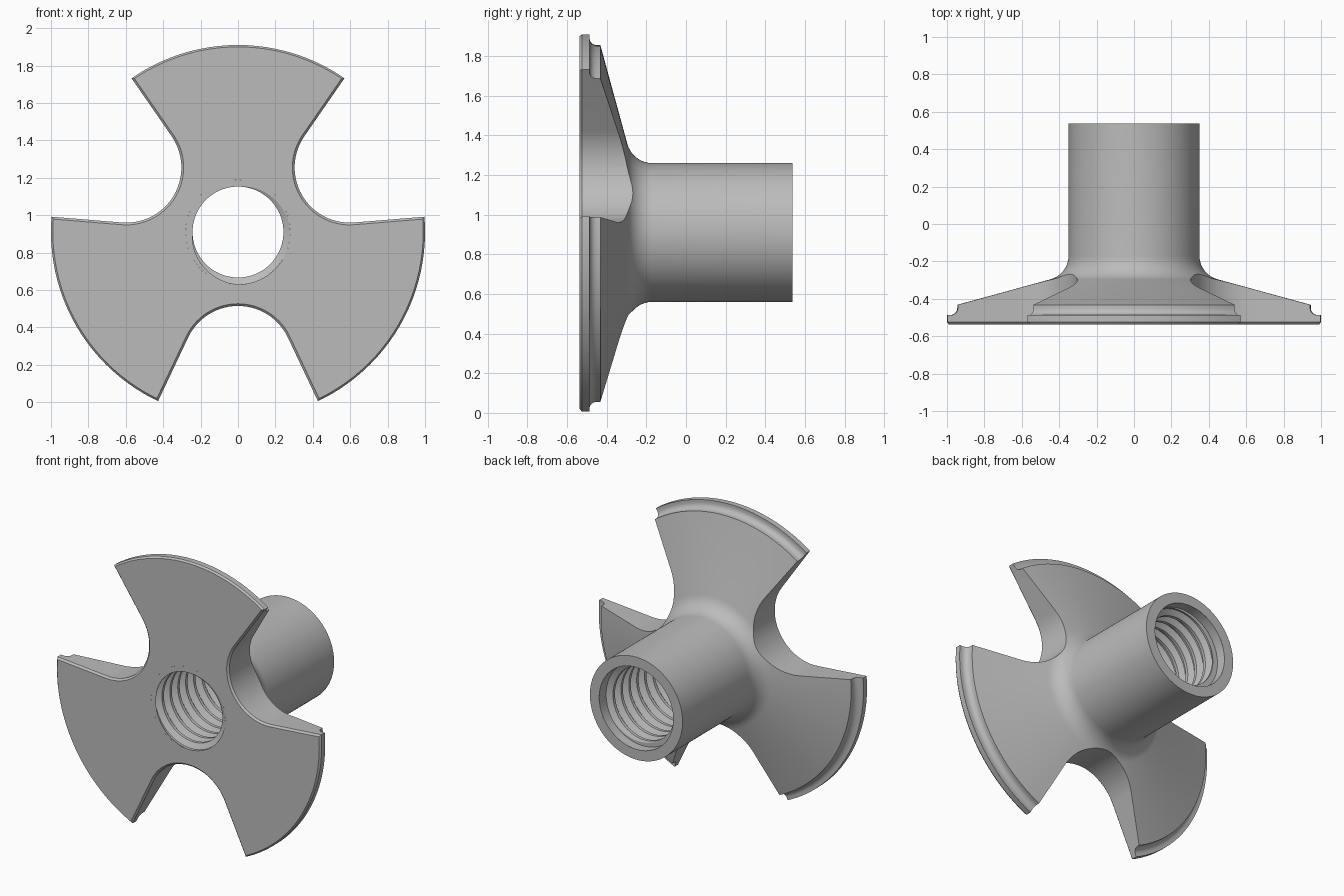
import bpy, bmesh, math

if "Cube" in bpy.data.objects:
    bpy.data.objects.remove(bpy.data.objects["Cube"])

CZ = 0.91                 # height of the hub axis
Y0, Y1 = -0.537, 0.537    # front face and tube end
TAU = 2 * math.pi

grey = bpy.data.materials.new("light grey")
grey.diffuse_color = (0.5, 0.5, 0.5, 1)
grey.use_nodes = True
grey.node_tree.nodes["Principled BSDF"].inputs["Base Color"].default_value = grey.diffuse_color


def finish(bm, name):
    me = bpy.data.meshes.new(name)
    bm.to_mesh(me)
    bm.free()
    ob = bpy.data.objects.new(name, me)
    bpy.context.collection.objects.link(ob)
    me.materials.append(grey)
    return ob


def polar(r, y, a):
    """Point at radius r and depth y, angle a turning from up towards +x."""
    return (r * math.sin(a), y, CZ + r * math.cos(a))


def smooth(ob):
    bpy.ops.object.select_all(action='DESELECT')
    ob.select_set(True)
    bpy.context.view_layer.objects.active = ob
    bpy.ops.object.shade_smooth_by_angle(angle=math.radians(28))


# Flange and tube: closed lathe profile of (radius, depth)
profile = [(0.28, Y0), (0.99, Y0), (1.0, Y0 + 0.012), (1.0, -0.487)]
profile += [(0.983 - 0.038 * math.sin(t), -0.449 - 0.038 * math.cos(t))
            for t in [i * math.pi / 12 for i in range(7)]]
profile += [(0.945, -0.432)]
profile += [(0.48 - 0.13 * math.cos(t), -0.17 - 0.13 * math.sin(t))
            for t in [math.radians(75.4) * i / 8 for i in range(8, -1, -1)]]
profile += [(0.35, Y1), (0.28, Y1)]

SEG = 120
bm = bmesh.new()
rings = [[bm.verts.new(polar(r, y, TAU * i / SEG)) for r, y in profile] for i in range(SEG)]
n = len(profile)
for i in range(SEG):
    a, b = rings[i], rings[(i + 1) % SEG]
    for j in range(n):
        k = (j + 1) % n
        bm.faces.new((a[j], a[k], b[k], b[j]))
bmesh.ops.recalc_face_normals(bm, faces=bm.faces)
body = finish(bm, "flange_and_tube")

# Notch cutters: radial sides with a round bottom, flared at the front for a chamfer
HALF, DIST = math.radians(25.3), 0.69
bm = bmesh.new()
for turn in (math.pi / 3, math.pi, 5 * math.pi / 3):
    loops = []
    for y, off in ((Y0 - 0.01, 0.022), (Y0 + 0.012, 0), (0.0, 0)):
        rad = DIST * math.sin(HALF) + off
        sweep = math.pi / 2 - HALF
        pts = [(rad * math.sin(t), DIST - rad * math.cos(t))
               for t in [sweep * (i / 14 - 1) for i in range(29)]]
        far = 1.3
        wide = far * math.tan(HALF) + off / math.cos(HALF)
        pts = [(-wide, far)] + pts + [(wide, far)]
        loops.append([bm.verts.new((u * math.cos(turn) + v * math.sin(turn), y,
                                    CZ - u * math.sin(turn) + v * math.cos(turn)))
                      for u, v in pts])
    for a, b in zip(loops, loops[1:]):
        for j in range(len(a)):
            k = (j + 1) % len(a)
            bm.faces.new((a[j], a[k], b[k], b[j]))
    bm.faces.new(loops[0])
    bm.faces.new(loops[-1])
bmesh.ops.recalc_face_normals(bm, faces=bm.faces)
cutter = finish(bm, "notch_cutter")

mod = body.modifiers.new("notches", 'BOOLEAN')
mod.operation, mod.solver, mod.object = 'DIFFERENCE', 'EXACT', cutter
bpy.context.view_layer.objects.active = body
bpy.ops.object.modifier_apply(modifier=mod.name)
bpy.data.objects.remove(cutter)

# Open the plain bore wall so that the thread takes its place
bm = bmesh.new()
bm.from_mesh(body.data)
bore = [f for f in bm.faces
        if all(math.hypot(v.co.x, v.co.z - CZ) < 0.285 for v in f.verts)]
bmesh.ops.delete(bm, geom=bore, context='FACES')
bm.to_mesh(body.data)
bm.free()
smooth(body)

# Threaded bore: helical rows of a trapezoid thread, clipped at both ends
PITCH, COLS, MINOR, MAJOR, END = 0.085, 72, 0.243, 0.28, 0.47


def thread_radius(phase):
    q = 4 * (phase % 1)
    if q < 1:
        return MINOR
    if q < 2:
        return MINOR + (MAJOR - MINOR) * (q - 1)
    return MAJOR if q < 3 else MAJOR - (MAJOR - MINOR) * (q - 3)


bm = bmesh.new()
count = int((END - Y0) / PITCH * 4) + 10
cols = []
for i in range(COLS + 1):
    a = TAU * i / COLS
    col = [(MAJOR, Y0)]
    for k in range(count):
        y = min(max(Y0 + PITCH * (k / 4 - 1 + i / COLS), Y0), END)
        col.append((thread_radius((y - Y0) / PITCH - i / COLS + 1e-7), y))
    col += [(MAJOR, END), (MAJOR, Y1)]
    cols.append([bm.verts.new(polar(r, y, a)) for r, y in col])
for a, b in zip(cols, cols[1:]):
    for j in range(len(a) - 1):
        bm.faces.new((a[j], b[j], b[j + 1], a[j + 1]))
bmesh.ops.remove_doubles(bm, verts=bm.verts, dist=2e-5)
bmesh.ops.dissolve_degenerate(bm, edges=bm.edges, dist=1e-5)
bmesh.ops.recalc_face_normals(bm, faces=bm.faces)
bm.faces.ensure_lookup_table()
# Make the wall face the axis
wall = max(bm.faces, key=lambda f: f.calc_center_median().y)
c = wall.calc_center_median()
if wall.normal.x * c.x + wall.normal.z * (c.z - CZ) > 0:
    bmesh.ops.reverse_faces(bm, faces=bm.faces)
smooth(finish(bm, "threaded_bore"))
